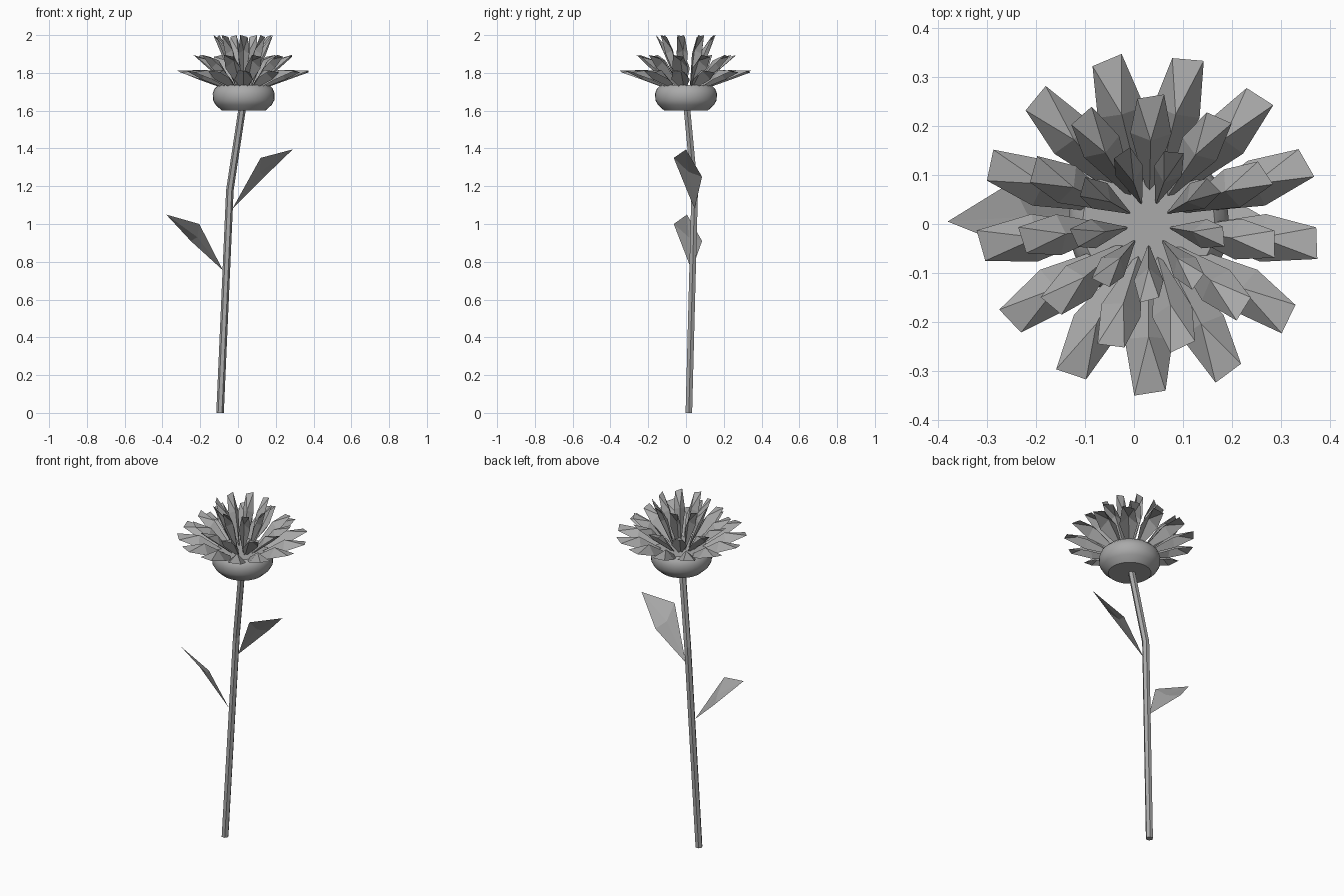
import bpy, bmesh, math
from mathutils import Vector

if "Cube" in bpy.data.objects:
    bpy.data.objects.remove(bpy.data.objects["Cube"])

grey = bpy.data.materials.new("plain_grey")
grey.diffuse_color = (0.4, 0.4, 0.4, 1)
grey.use_nodes = True
grey.node_tree.nodes["Principled BSDF"].inputs["Base Color"].default_value = grey.diffuse_color
CX = 0.03  # flower axis


def make_object(name, verts, faces, smooth=False):
    mesh = bpy.data.meshes.new(name)
    mesh.from_pydata(verts, [], faces)
    mesh.materials.append(grey)
    obj = bpy.data.objects.new(name, mesh)
    bpy.context.collection.objects.link(obj)
    if smooth:
        bpy.context.view_layer.objects.active = obj
        obj.select_set(True)
        bpy.ops.object.shade_smooth_by_angle(angle=math.radians(35))
        obj.select_set(False)
    return obj


def loft(name, rings, smooth=False):
    """Skin equal-sized rings and cap both ends."""
    n = len(rings[0])
    verts = [p for ring in rings for p in ring]
    faces = [(k * n + i, k * n + (i + 1) % n, (k + 1) * n + (i + 1) % n, (k + 1) * n + i)
             for k in range(len(rings) - 1) for i in range(n)]
    faces += [tuple(reversed(range(n))), tuple(range(len(verts) - n, len(verts)))]
    return make_object(name, verts, faces, smooth)


def circle(c, r, n):
    return [(c[0] + r * math.cos(2 * math.pi * i / n),
             c[1] + r * math.sin(2 * math.pi * i / n), c[2]) for i in range(n)]


# Bent stem
loft("stem", [circle(p, 0.02, 6) for p in
              [(-0.095, 0.015, 0), (-0.043, 0.046, 1.18), (0.022, 0.005, 1.61)]])

# Rounded cup under the petals
profile = [(0.115, 1.60), (0.148, 1.63), (0.162, 1.655), (0.164, 1.69),
           (0.155, 1.715), (0.135, 1.735)]
loft("cup", [circle((CX, 0, z), r, 32) for r, z in profile], True)


# Leaves: base, front corner, tip, back corner, folded around a middle point
def leaf(name, *pts):
    make_object(name, pts, [(4, i, (i + 1) % 4) for i in range(4)])


leaf("right_leaf", (-0.03, 0.045, 1.08), (0.12, -0.065, 1.35), (0.29, 0.0, 1.395),
     (0.14, 0.085, 1.25), (0.115, 0.015, 1.275))
leaf("left_leaf", (-0.08, 0.03, 0.755), (-0.205, -0.065, 1.0), (-0.38, 0.005, 1.05),
     (-0.25, 0.085, 0.91), (-0.215, 0.015, 0.93))


# Petal rings: ridged petals with a blunt tip and drooping sides
def petal_ring(name, count, start, base, side, ridge, tip, width):
    verts, faces = [], []
    for k in range(count):
        a = math.radians(start + 360 * k / count)
        out, across = Vector((math.cos(a), math.sin(a), 0)), Vector((-math.sin(a), math.cos(a), 0))
        local = [(base[0], 0, base[1]), (side[0], -width, side[1]),
                 (tip[0], -0.6 * width, tip[1]), (tip[0] - 0.01, 0.7 * width, tip[1] - 0.01),
                 (side[0], width, side[1]), (ridge[0], 0, ridge[1])]
        o = len(verts)
        verts += [Vector((CX, 0, z)) + out * r + across * t for r, t, z in local]
        faces += [(o + 5, o + i, o + (i + 1) % 5) for i in range(5)]
    make_object(name, verts, faces)


petal_ring("outer_petals", 13, -90, (0.06, 1.70), (0.235, 1.765), (0.23, 1.815), (0.35, 1.812), 0.049)
petal_ring("middle_petals", 11, -75, (0.05, 1.71), (0.185, 1.825), (0.17, 1.865), (0.265, 1.895), 0.042)
petal_ring("inner_petals", 9, -90, (0.04, 1.72), (0.115, 1.90), (0.09, 1.92), (0.16, 2.0), 0.03)
